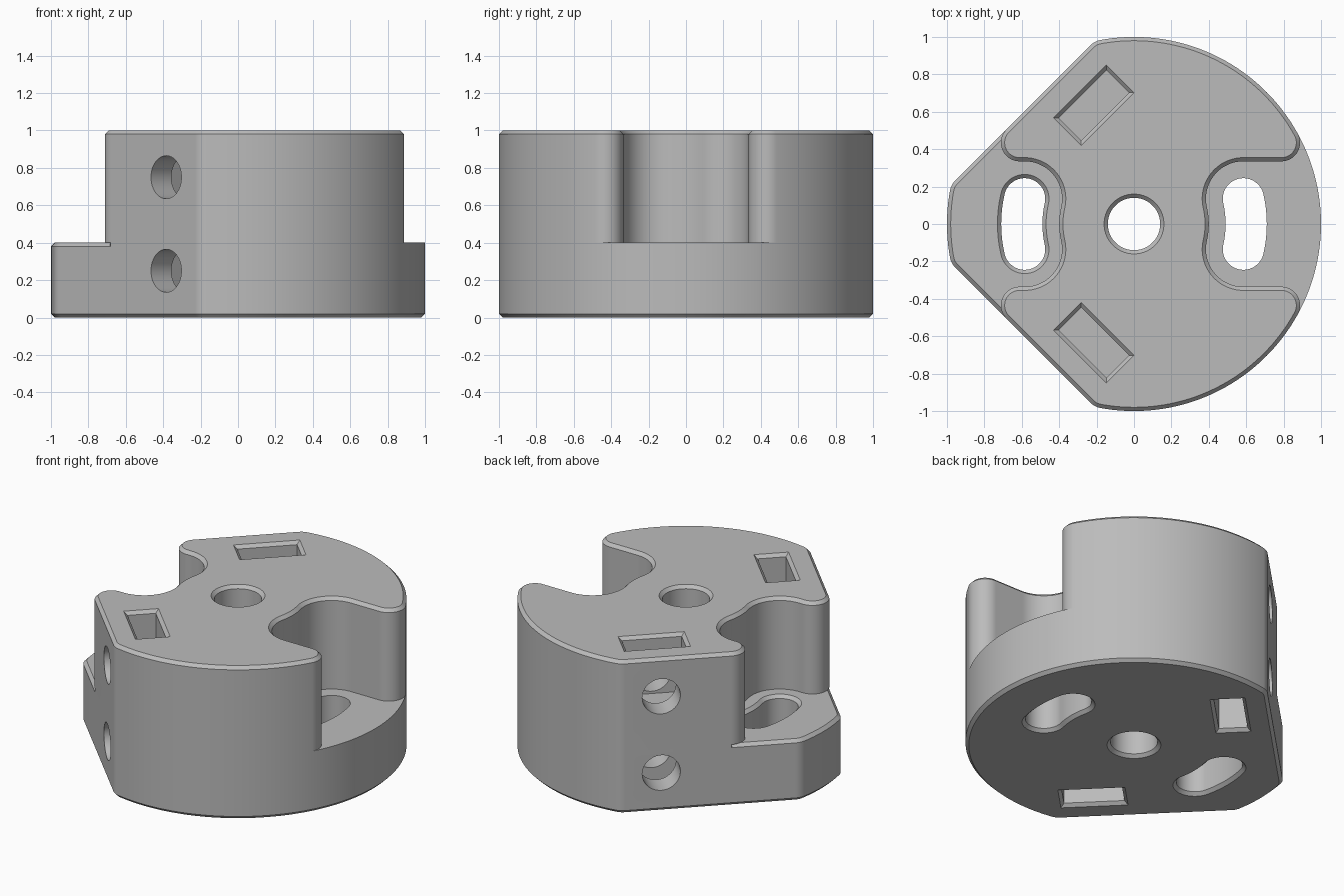
import bpy
import bmesh
from math import acos, atan2, ceil, cos, degrees, radians, sin, sqrt
from mathutils import Vector

FLAT = 0.84      # distance of the two flats from the axis
CH = 0.02        # chamfer size
LEDGE = 0.4      # height of the ledges
SLOT_R, SLOT_A = 0.6, 13
FILLET = 0.1

cube = bpy.data.objects.get("Cube")
if cube:
    bpy.data.objects.remove(cube, do_unlink=True)

grey = bpy.data.materials.new("mid grey")
grey.use_nodes = True
grey.diffuse_color = (0.5, 0.5, 0.5, 1)
grey.node_tree.nodes["Principled BSDF"].inputs["Base Color"].default_value = (0.5, 0.5, 0.5, 1)


def polar(r, a):
    return Vector((r * cos(radians(a)), r * sin(radians(a))))


def arc(center, r, a0, a1, step=4):
    n = max(2, ceil(abs(a1 - a0) / step))
    return [Vector(center) + polar(r, a0 + (a1 - a0) * i / n) for i in range(n + 1)]


def mirrored(half):
    """Close a half outline that starts and ends on the x axis."""
    return half + [Vector((p.x, -p.y)) for p in reversed(half[1:-1])]


def loft(name, layers):
    """Solid through matching outlines, given as (points, height)."""
    bm = bmesh.new()
    rings = [[bm.verts.new((p.x, p.y, z)) for p in pts] for pts, z in layers]
    for low, high in zip(rings, rings[1:]):
        for i in range(len(low)):
            j = (i + 1) % len(low)
            bm.faces.new((low[i], low[j], high[j], high[i]))
    bm.faces.new(rings[0][::-1])
    bm.faces.new(rings[-1])
    bmesh.ops.recalc_face_normals(bm, faces=bm.faces)
    mesh = bpy.data.meshes.new(name)
    bm.to_mesh(mesh)
    bm.free()
    mesh.materials.append(grey)
    obj = bpy.data.objects.new(name, mesh)
    bpy.context.collection.objects.link(obj)
    return obj


# Shared outline points: fillets between rim and flats, rounded pocket corners
tilt = degrees(acos((FLAT - FILLET) / (1 - FILLET)))
f1, f2 = 135 - tilt, 135 + tilt
slot_end = polar(SLOT_R, SLOT_A)
slot_end_l = Vector((-slot_end.x, slot_end.y))
corner_y = 0.335 + FILLET
corner_r = Vector((sqrt((1 - FILLET) ** 2 - corner_y ** 2), corner_y))
corner_l = Vector((corner_y - (FLAT - FILLET) * sqrt(2), corner_y))
rim_a = degrees(atan2(corner_r.y, corner_r.x))


def base_outline(e, e_ledge):
    start = corner_l + polar(FILLET, 135)
    half = arc((0, 0), 1 - e, 0, rim_a, 2) + arc((0, 0), 1 - e, rim_a, f1, 2)[1:]
    half += arc(polar(1 - FILLET, f1), FILLET - e, f1, 135)[1:]
    half += [start - polar(e, 135), start - polar(e_ledge, 135) + polar(0.004, 225)]
    half += arc(polar(1 - FILLET, f2), FILLET - e_ledge, 135, f2)
    half += arc((0, 0), 1 - e_ledge, f2, 180, 2)[1:]
    return mirrored(half)


def upper_outline(e):
    half = arc((0, 0), 0.4 - e, 0, SLOT_A)
    half += arc(slot_end, 0.2 + e, 180 + SLOT_A, 90)[1:]
    half += arc(corner_r, FILLET - e, -90, rim_a)
    half += arc((0, 0), 1 - e, rim_a, f1, 2)[1:]
    half += arc(polar(1 - FILLET, f1), FILLET - e, f1, 135)[1:]
    half += arc(corner_l, FILLET - e, 135, 270)
    half += arc(slot_end_l, 0.2 + e, 90, -SLOT_A)
    half += arc((0, 0), 0.4 - e, 180 - SLOT_A, 180)[1:]
    return mirrored(half)


def slot_outline(e, side):
    half = arc((0, 0), 0.71 + e, 0, SLOT_A)
    half += arc(slot_end, 0.11 + e, SLOT_A, 180 + SLOT_A, 6)[1:]
    half += arc((0, 0), 0.49 - e, SLOT_A, 0)[1:]
    return [Vector((p.x * side, p.y)) for p in mirrored(half)]


def rect_outline(e, side):
    along, across = polar(0.18 + e, 45), polar(0.085 + e, 135)
    c = Vector((-0.215, 0.635))
    pts = [c + along + across, c - along + across, c - along - across, c + along - across]
    return [Vector((p.x, p.y * side)) for p in pts]


def bore_outline(e):
    return arc((0, 0), 0.14 + e, 0, 360, 6)[:-1]


def screw_cutter(side, z):
    n = Vector((-1, side, 0)).normalized()
    mid = n * 0.65 + Vector((1, side, 0)).normalized() * 0.297
    bpy.ops.mesh.primitive_cylinder_add(vertices=48, radius=0.115, depth=0.7,
                                        location=(mid.x, mid.y, z))
    obj = bpy.context.object
    obj.rotation_mode = 'QUATERNION'
    obj.rotation_quaternion = n.to_track_quat('Z', 'Y')
    obj.data.materials.append(grey)
    return obj


def finish(body, cutters):
    """Cut the holes, then shade with sharp edges kept."""
    for cutter in cutters:
        mod = body.modifiers.new("cut", 'BOOLEAN')
        mod.operation, mod.solver, mod.object = 'DIFFERENCE', 'EXACT', cutter
        bpy.ops.object.select_all(action='DESELECT')
        bpy.context.view_layer.objects.active = body
        body.select_set(True)
        bpy.ops.object.modifier_apply(modifier=mod.name)
        bpy.data.objects.remove(cutter, do_unlink=True)
    bpy.ops.object.shade_smooth_by_angle(angle=radians(25))


OVER = CH + 0.01   # cutter flare just past the surface

# Lower disc with ledges, slots, nut pockets and screw holes
base = loft("base_disc", [(base_outline(CH, CH), 0), (base_outline(0, 0), CH),
                          (base_outline(0, 0), LEDGE - CH), (base_outline(0, CH), LEDGE)])
cuts = [loft("bore_cutter", [(bore_outline(OVER), -0.01), (bore_outline(0), CH),
                             (bore_outline(0), 0.5)])]
for s in (1, -1):
    flare = OVER if s < 0 else 0   # only the slot on the right has a top chamfer
    cuts.append(loft("slot_cutter", [
        (slot_outline(OVER, s), -0.01), (slot_outline(0, s), CH),
        (slot_outline(0, s), LEDGE - CH), (slot_outline(flare, s), LEDGE + 0.01)]))
    cuts.append(loft("pocket_cutter", [
        (rect_outline(OVER, s), -0.01), (rect_outline(0, s), CH), (rect_outline(0, s), 0.38)]))
    cuts.append(screw_cutter(s, 0.25))
finish(base, cuts)

# Upper block with waisted sides, bore, nut pockets and screw holes
upper = loft("upper_block", [(upper_outline(0), LEDGE), (upper_outline(0), 1 - CH),
                             (upper_outline(CH), 1)])
cuts = [loft("bore_cutter", [(bore_outline(0), 0.3), (bore_outline(0), 1 - CH),
                             (bore_outline(OVER), 1.01)])]
for s in (1, -1):
    cuts.append(loft("pocket_cutter", [
        (rect_outline(0, s), 0.62), (rect_outline(0, s), 1 - CH), (rect_outline(OVER, s), 1.01)]))
    cuts.append(screw_cutter(s, 0.75))
finish(upper, cuts)
